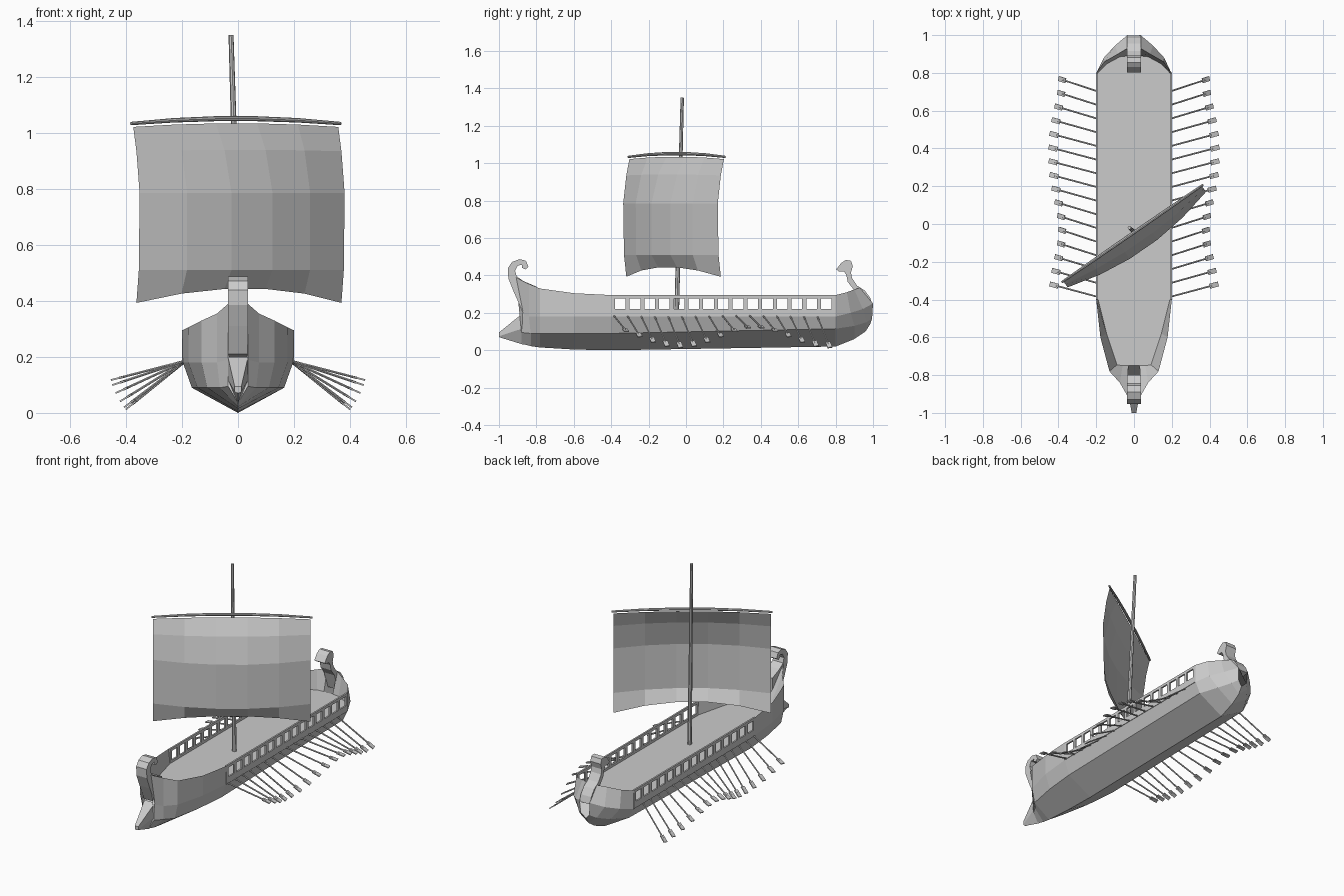
import bpy, math
from mathutils import Vector, Matrix

if "Cube" in bpy.data.objects:
    bpy.data.objects.remove(bpy.data.objects["Cube"])


def mesh(name, verts, faces):
    import bmesh
    me = bpy.data.meshes.new(name)
    me.from_pydata([tuple(v) for v in verts], [], faces)
    bm = bmesh.new()
    bm.from_mesh(me)
    bmesh.ops.remove_doubles(bm, verts=bm.verts, dist=1e-5)
    bmesh.ops.recalc_face_normals(bm, faces=bm.faces)
    bm.to_mesh(me)
    bm.free()
    ob = bpy.data.objects.new(name, me)
    bpy.context.collection.objects.link(ob)
    return ob


def join(name, parts):
    """Merge (verts, faces) parts into one object."""
    vs, fs = [], []
    for v, f in parts:
        fs += [[i + len(vs) for i in q] for q in f]
        vs += list(v)
    return mesh(name, vs, fs)


BOX = [(0, 1, 3, 2), (4, 6, 7, 5), (0, 4, 5, 1), (2, 3, 7, 6), (0, 2, 6, 4), (1, 5, 7, 3)]


def box(x0, x1, y0, y1, z0, z1):
    return [(x, y, z) for x in (x0, x1) for y in (y0, y1) for z in (z0, z1)], BOX


def tube(points, radii, n=8):
    """Faceted rod through the points."""
    vs, fs = [], []
    q = (Vector(points[-1]) - Vector(points[0])).to_track_quat('Z', 'Y')
    for p, r in zip(points, radii):
        for k in range(n):
            a = 2 * math.pi * k / n
            vs.append(Vector(p) + q @ Vector((r * math.cos(a), r * math.sin(a), 0)))
    m = len(points)
    for j in range(m - 1):
        for k in range(n):
            k2 = (k + 1) % n
            fs.append((j * n + k, j * n + k2, j * n + n + k2, j * n + n + k))
    fs += [tuple(range(n)), tuple(range((m - 1) * n, m * n))]
    return vs, fs


def slab(name, profile, hw):
    """Side profile (y, z) extruded across x."""
    n = len(profile)
    vs = [(s * hw, y, z) for s in (-1, 1) for y, z in profile]
    fs = [tuple(range(n)), tuple(range(n, 2 * n))]
    fs += [(i, (i + 1) % n, n + (i + 1) % n, n + i) for i in range(n)]
    return mesh(name, vs, fs)


# Hull stations: keel (y,z), chine (x,y,z), side (x,y,z), rim (x,y,z), deck (x,y)
DECK = 0.205
stations = [
    ((-.88, .035), (.035, -.88, .095), (.035, -.87, .19), (.035, -.91, .39), (.03, -.75)),
    ((-.83, .022), (.065, -.83, .09), (.075, -.84, .18), (.075, -.84, .355), (.06, -.75)),
    ((-.78, .015), (.11, -.78, .09), (.13, -.78, .18), (.13, -.78, .33), (.09, -.745)),
    ((-.6, .004), (.145, -.6, .09), (.177, -.6, .18), (.178, -.6, .305), (.145, -.58)),
    ((-.4, 0), (.165, -.4, .09), (.197, -.4, .18), (.2, -.4, .295), (.19, -.4)),
    ((.8, .02), (.165, .8, .115), (.197, .8, .18), (.2, .8, .295), (.19, .8)),
    ((.9, .06), (.11, .9, .13), (.16, .88, .2), (.155, .86, .31), (.14, .85)),
    ((.96, .1), (.06, .965, .15), (.1, .945, .22), (.085, .9, .325), (.075, .885)),
    ((.985, .14), (.03, .995, .17), (.035, 1, .25), (.035, .93, .335), (.03, .89)),
]
vs, fs = [], []
for k, c, m, r, d in stations:
    half = [c, m, r, (d[0], d[1], DECK)]
    vs += [(0, k[0], k[1])] + half + [(-x, y, z) for x, y, z in reversed(half)]
for i in range(len(stations) - 1):
    for j in range(9):
        if i == 4 and j in (2, 3, 5, 6):      # open rail amidships
            continue
        a, b = i * 9 + j, i * 9 + (j + 1) % 9
        fs.append((a, b, b + 9, a + 9))
    if i == 4:
        for p, q in ((2, 4), (7, 5)):
            fs.append((i * 9 + p, i * 9 + q, i * 9 + 9 + q, i * 9 + 9 + p))
e = (len(stations) - 1) * 9
fs += [tuple(range(9)), tuple(range(e, e + 9))]
mesh("hull", vs, fs)

# Open side rails with fifteen ports each
pitch, port = 0.0787, 0.057
for s, side in ((1, "right"), (-1, "left")):
    x0, x1 = s * .19, s * .2
    parts = [box(x0, x1, -.4, .8, .18, .22), box(x0, x1, -.4, .8, .278, .295)]
    edges = [-.4]
    for i in range(15):
        edges += [-.38 + i * pitch, -.38 + i * pitch + port]
    edges.append(.8)
    for a, b in zip(edges[::2], edges[1::2]):
        parts.append(box(x0, x1, a, b, .22, .278))
    join(side + "_rail", parts)

# Curled prow and stern posts
slab("prow_post", [(-.875, .21), (-.92, .31), (-.95, .385), (-.952, .44), (-.93, .472),
                   (-.89, .487), (-.855, .478), (-.842, .445), (-.86, .432), (-.878, .442),
                   (-.875, .457), (-.9, .453), (-.914, .425), (-.905, .395), (-.87, .37),
                   (-.8, .34), (-.8, .2)], .036)
slab("stern_post", [(.998, .24), (.985, .28), (.955, .32), (.915, .345), (.888, .385),
                    (.882, .415), (.892, .45), (.882, .478), (.855, .483), (.83, .467),
                    (.803, .432), (.82, .42), (.845, .422), (.858, .4), (.865, .365),
                    (.9, .32), (.93, .22)], .036)

# Ram
ram = [(x, y, z) for w, y, z0, z1 in ((.012, -1, .075, .095), (.036, -.87, .035, .2))
       for x, z in ((-w, z1), (w, z1), (w, (z0 + z1) / 2 if y > -.9 else z0), (0, z0 - .005),
                    (-w, (z0 + z1) / 2 if y > -.9 else z0))]
mesh("ram", ram, [(0, 1, 2, 3, 4), (5, 6, 7, 8, 9)] +
     [(k, (k + 1) % 5, 5 + (k + 1) % 5, 5 + k) for k in range(5)])

# Oars, swept in a wave along each side
for s, side in ((1, "right"), (-1, "left")):
    parts = []
    for i in range(16):
        t = .5 - .5 * math.cos(2 * math.pi * i / 11)
        ang = math.radians(39 - 25 * t)
        a = Vector((s * .185, .70 - i * .0725, .187))
        d = Vector((s * .275 * math.cos(ang), .07, -.275 * math.sin(ang)))
        parts.append(tube([a, a + d * .9], [.0045, .0045], 6))
        u = d.normalized()
        w = (Vector((0, 1, 0)) - u * u.y).normalized()
        n = u.cross(w)
        M = Matrix((u, w, n)).transposed()
        bv, bf = box(-.024, .024, -.013, .013, -.003, .003)
        parts.append(([a + d * .915 + M @ Vector(v) for v in bv], bf))
    join(side + "_oars", parts)

# Mast and bowed yard, yard turned to the wind
join("mast", [tube([(.01, -.05, .2), (-.025, -.02, 1.35)], [.013, .009])])
turn = math.radians(34.6)
along = Vector((math.cos(turn), math.sin(turn), 0))
front = Vector((math.sin(turn), -math.cos(turn), 0))
mid = Vector((-.008, -.05, 0))
us = [-1, -.6, -.2, .2, .6, 1]
yard = [mid + along * (.455 * u) + Vector((0, 0, 1.052 - .018 * u * u)) for u in us]
join("yard", [tube(yard, [.006, .008, .009, .009, .008, .006])])

# Billowing sail: rows of (centre z, edge z, edge bulge, centre bulge)
rows = [(1.035, 1.022, 0, .005), (.94, .935, .02, .06), (.785, .785, .04, .105),
        (.51, .51, .035, .105), (.445, .393, .02, .06)]
vs = [mid + along * (.445 * u) + front * (eb + (cb - eb) * (1 - u * u))
      + Vector((0, 0, cz + (ez - cz) * u * u))
      for cz, ez, eb, cb in rows for u in us]
fs = [(r * 6 + c, r * 6 + c + 1, r * 6 + c + 7, r * 6 + c + 6) for r in range(4) for c in range(5)]
mesh("sail", vs, fs)
